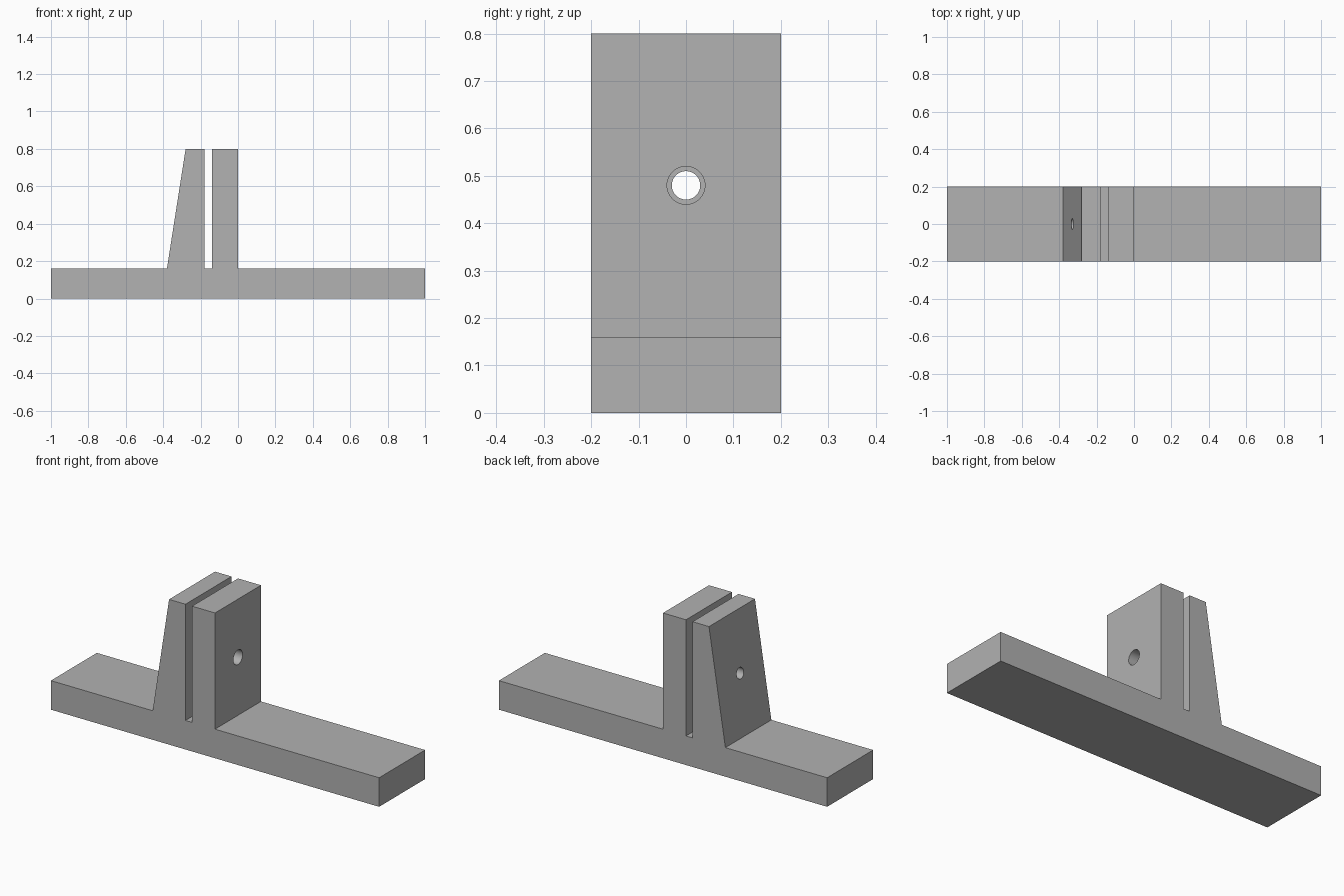
import bpy
import bmesh
from math import radians

cube = bpy.data.objects.get("Cube")
if cube:
    bpy.data.objects.remove(cube, do_unlink=True)

HALF_WIDTH = 0.2
BASE_TOP, WALL_TOP, HOLE_Z = 0.16, 0.8, 0.48

grey = bpy.data.materials.new("plain grey")
grey.use_nodes = True
colour = (0.445, 0.445, 0.445, 1)
grey.diffuse_color = colour
grey.node_tree.nodes["Principled BSDF"].inputs["Base Color"].default_value = colour

# Bracket body: side profile with base, sloped wall, slot and upright wall
profile = [
    (-1, 0), (1, 0), (1, BASE_TOP),
    (0, BASE_TOP), (0, WALL_TOP), (-0.14, WALL_TOP),
    (-0.14, BASE_TOP), (-0.18, BASE_TOP),
    (-0.18, WALL_TOP), (-0.28, WALL_TOP), (-0.38, BASE_TOP),
    (-1, BASE_TOP),
]
bm = bmesh.new()
face = bm.faces.new([bm.verts.new((x, -HALF_WIDTH, z)) for x, z in profile])
result = bmesh.ops.extrude_face_region(bm, geom=[face])
moved = [v for v in result["geom"] if isinstance(v, bmesh.types.BMVert)]
bmesh.ops.translate(bm, verts=moved, vec=(0, 2 * HALF_WIDTH, 0))
bmesh.ops.recalc_face_normals(bm, faces=bm.faces)
mesh = bpy.data.meshes.new("slotted_bracket")
bm.to_mesh(mesh)
bm.free()
mesh.materials.append(grey)
bracket = bpy.data.objects.new("slotted_bracket", mesh)
bpy.context.collection.objects.link(bracket)


def drill(name, radius, x_start, x_end):
    """Cut a round hole along x through one wall."""
    bpy.ops.mesh.primitive_cylinder_add(
        vertices=48, radius=radius, depth=x_end - x_start,
        location=((x_start + x_end) / 2, 0, HOLE_Z), rotation=(0, radians(90), 0))
    cutter = bpy.context.object
    cutter.name = name
    cutter.hide_render = True
    cutter.data.materials.append(grey)
    cut = bracket.modifiers.new(name, "BOOLEAN")
    cut.operation = "DIFFERENCE"
    cut.solver = "EXACT"
    cut.object = cutter
    bpy.context.view_layer.objects.active = bracket
    bpy.ops.object.modifier_apply(modifier=name)
    bpy.data.objects.remove(cutter, do_unlink=True)


# Wide hole in the upright wall, narrow hole in the sloped wall
drill("wide_hole", 0.04, -0.16, 0.1)
drill("narrow_hole", 0.03, -0.5, -0.16)

bpy.ops.object.select_all(action="DESELECT")
bracket.select_set(True)
bpy.context.view_layer.objects.active = bracket
bpy.ops.object.shade_smooth_by_angle(angle=radians(30))
